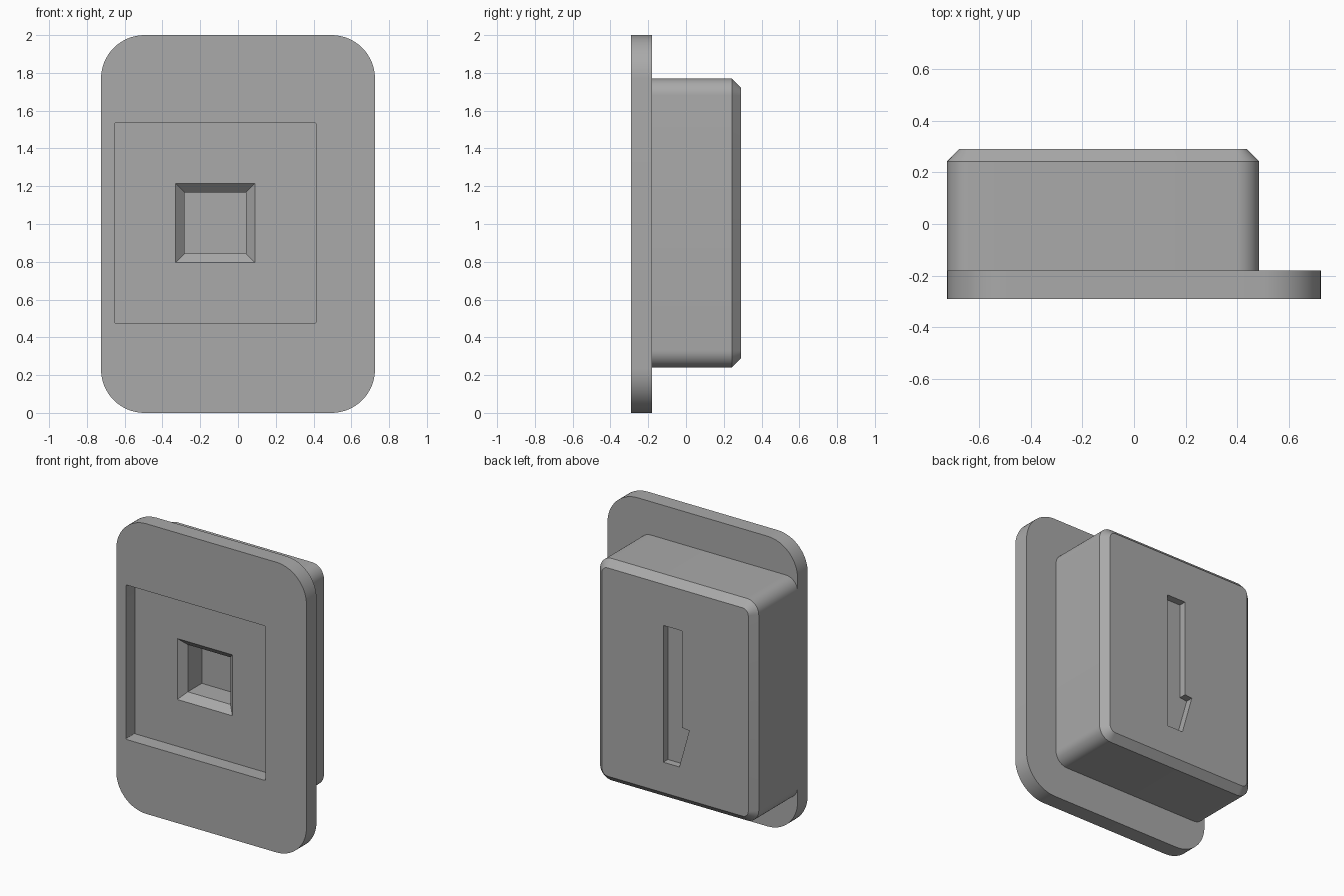
import bpy, bmesh, math

if "Cube" in bpy.data.objects:
    bpy.data.objects.remove(bpy.data.objects["Cube"])

grey = bpy.data.materials.new("mid grey")
grey.diffuse_color = (0.4, 0.4, 0.4, 1)
grey.use_nodes = True
grey.node_tree.nodes["Principled BSDF"].inputs["Base Color"].default_value = grey.diffuse_color

CX, CZ = -0.12, 1.005          # centre of the rear box and front recess


def rounded_rect(cx, cz, w, h, r, seg=10):
    """Rounded rectangle in the XZ plane."""
    pts = []
    corners = [(1, 1, 0), (-1, 1, 90), (-1, -1, 180), (1, -1, 270)]
    for sx, sz, start in corners:
        for i in range(seg + 1):
            a = math.radians(start + 90 * i / seg)
            pts.append((cx + sx * (w / 2 - r) + r * math.cos(a),
                        cz + sz * (h / 2 - r) + r * math.sin(a)))
    return pts


def rect(cx, cz, w, h):
    return [(cx + sx * w / 2, cz + sz * h / 2)
            for sx, sz in ((1, 1), (-1, 1), (-1, -1), (1, -1))]


def loft(name, rings):
    """Closed solid through (y, outline) rings."""
    bm = bmesh.new()
    loops = [[bm.verts.new((x, y, z)) for x, z in pts] for y, pts in rings]
    n = len(loops[0])
    for a, b in zip(loops, loops[1:]):
        for i in range(n):
            j = (i + 1) % n
            bm.faces.new((a[i], a[j], b[j], b[i]))
    bm.faces.new(loops[0])
    bm.faces.new(loops[-1])
    bmesh.ops.recalc_face_normals(bm, faces=bm.faces)
    me = bpy.data.meshes.new(name)
    bm.to_mesh(me)
    bm.free()
    ob = bpy.data.objects.new(name, me)
    bpy.context.collection.objects.link(ob)
    me.materials.append(grey)
    return ob


def activate(ob):
    bpy.ops.object.select_all(action='DESELECT')
    ob.select_set(True)
    bpy.context.view_layer.objects.active = ob


def cut(ob, cutter):
    activate(ob)
    mod = ob.modifiers.new("cut", 'BOOLEAN')
    mod.operation, mod.solver, mod.object = 'DIFFERENCE', 'EXACT', cutter
    bpy.ops.object.modifier_apply(modifier=mod.name)


# Front plate with large rounded corners
outline = rounded_rect(0, 1, 1.45, 2.0, 0.23, 16)
plate = loft("front_plate", [(-0.29, outline), (-0.18, outline)])

# Rear box with rounded corners and a chamfered back edge
side = rounded_rect(CX, CZ, 1.21, 1.53, 0.09)
back = rounded_rect(CX, CZ, 1.116, 1.436, 0.043)
box = loft("rear_box", [(-0.18, side), (0.243, side), (0.29, back)])

# Shallow square recess in the plate
square = rounded_rect(CX, CZ, 1.065, 1.065, 0.01, 3)
recess = loft("recess_cutter", [(-0.35, square), (-0.19, square)])

# Square pocket with a bevelled mouth, running into the box
mouth, shaft = rect(CX, CZ, 0.42, 0.42), rect(CX, CZ, 0.325, 0.325)
pocket = loft("pocket_cutter", [(-0.25, mouth), (-0.19, mouth),
                                (-0.143, shaft), (0.01, shaft)])

# Slot with an angled foot in the back of the box
slot_outline = [(-0.03, 1.44), (-0.173, 1.44), (-0.173, 0.773),
                (-0.228, 0.767), (-0.152, 0.497), (-0.03, 0.497)]
slot = loft("slot_cutter", [(0.24, slot_outline), (0.35, slot_outline)])

cut(plate, recess)
cut(plate, pocket)
cut(box, pocket)
cut(box, slot)
for helper in (recess, pocket, slot):
    bpy.data.objects.remove(helper)

for ob in (plate, box):
    activate(ob)
    bpy.ops.object.shade_smooth_by_angle(angle=math.radians(30))
